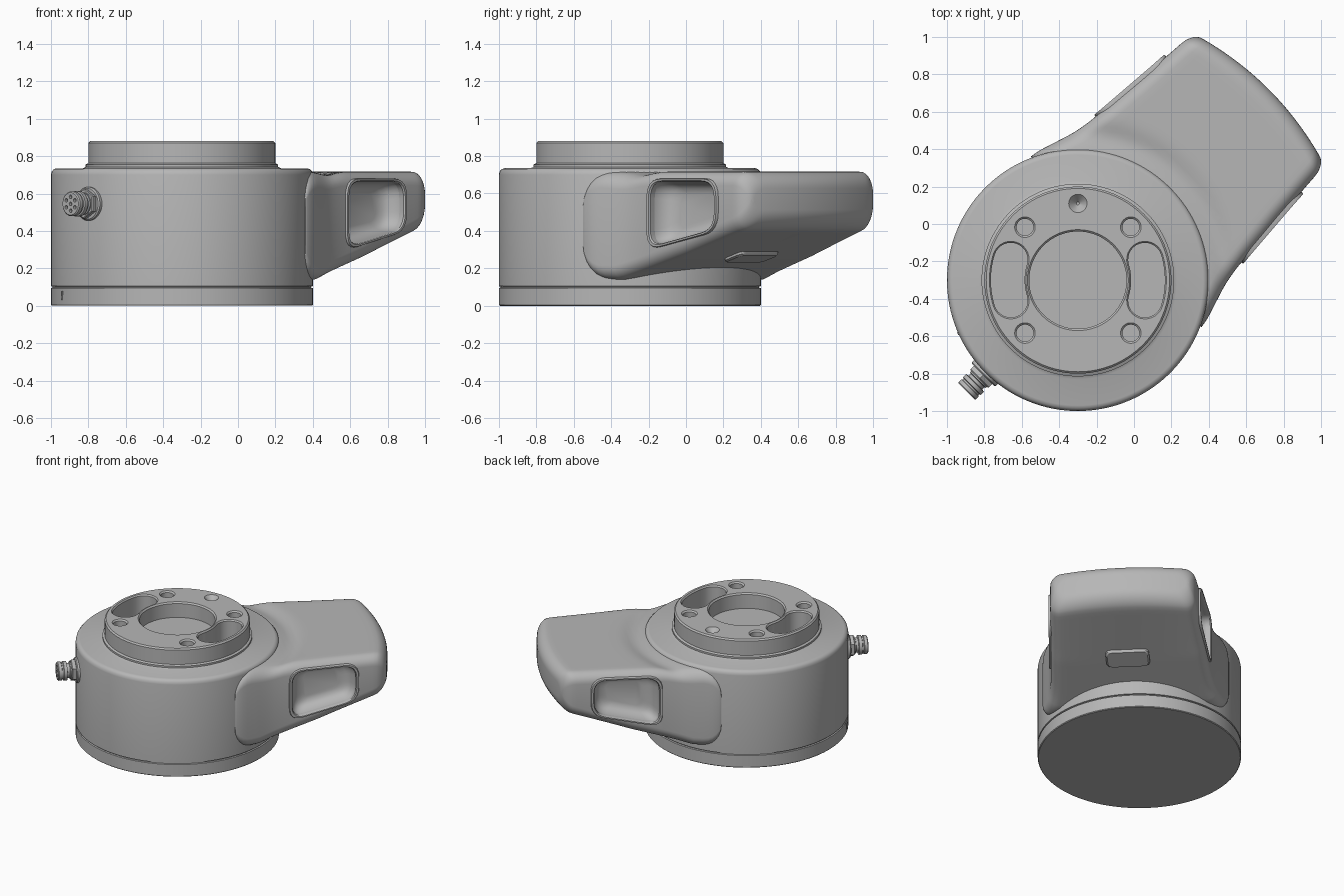
import bpy, bmesh, math
from mathutils import Matrix, Vector

if "Cube" in bpy.data.objects:
    bpy.data.objects.remove(bpy.data.objects["Cube"])

# Working frames: both start at the drum axis, the second one turned to the handle
DRUM = Matrix.Translation((-0.3, -0.3, 0))
ARM = DRUM @ Matrix.Rotation(math.pi / 4, 4, 'Z')

grey = bpy.data.materials.new("matte_grey")
grey.use_nodes = True
grey.diffuse_color = (0.47, 0.47, 0.47, 1)
grey.node_tree.nodes["Principled BSDF"].inputs["Base Color"].default_value = (0.47, 0.47, 0.47, 1)


def loft(bm, loops, cap="ngon"):
    """Skin a list of equal point loops; cap is ngon, strips or closed."""
    rows = [[bm.verts.new(p) for p in loop] for loop in loops]
    n = len(rows[0])
    pairs = list(zip(rows, rows[1:]))
    if cap == "closed":
        pairs.append((rows[-1], rows[0]))
    for a, b in pairs:
        for i in range(n):
            j = (i + 1) % n
            bm.faces.new((a[i], a[j], b[j], b[i]))
    if cap == "ngon":
        bm.faces.new(rows[0])
        bm.faces.new(rows[-1])
    if cap == "strips":
        for row in (rows[0], rows[-1]):
            for i in range(n // 2 - 1):
                bm.faces.new((row[i], row[i + 1], row[n - 2 - i], row[n - 1 - i]))


def finish(name, bm, frame):
    bmesh.ops.recalc_face_normals(bm, faces=bm.faces[:])
    bm.transform(frame)
    mesh = bpy.data.meshes.new(name)
    bm.to_mesh(mesh)
    bm.free()
    mesh.materials.append(grey)
    obj = bpy.data.objects.new(name, mesh)
    bpy.context.collection.objects.link(obj)
    return obj


def activate(obj):
    bpy.ops.object.select_all(action='DESELECT')
    obj.select_set(True)
    bpy.context.view_layer.objects.active = obj


def smooth(obj):
    activate(obj)
    bpy.ops.object.shade_smooth_by_angle(angle=math.radians(32))


def cut(obj, cutter):
    cutter.hide_render = True
    mod = obj.modifiers.new("cut", 'BOOLEAN')
    mod.operation, mod.solver, mod.object = 'DIFFERENCE', 'EXACT', cutter
    activate(obj)
    bpy.ops.object.modifier_apply(modifier=mod.name)
    bpy.data.objects.remove(cutter)


def ring(r, z, n=96, x=0, y=0):
    return [(x + r * math.cos(math.tau * i / n), y + r * math.sin(math.tau * i / n), z) for i in range(n)]


def rounded(corners, r, steps=6):
    """Round the corners of a 2D polygon."""
    out = []
    pts = [Vector(c) for c in corners]
    for i, p in enumerate(pts):
        a = p + (pts[i - 1] - p).normalized() * r
        b = p + (pts[(i + 1) % len(pts)] - p).normalized() * r
        for k in range(steps + 1):
            t = k / steps
            out.append(a * (1 - t) ** 2 + p * 2 * t * (1 - t) + b * t * t)
    return out


# Drum with seam groove and raised mounting ring
bm = bmesh.new()
profile = [(.695, 0), (.7, .005), (.7, .094), (.691, .097), (.691, .102), (.7, .105),
           (.7, .7), (.696, .718), (.685, .73), (.67, .735), (.53, .735), (.515, .742),
           (.515, .755), (.5, .762), (.5, .87), (.49, .88)]
loft(bm, [ring(r, z, 128) for r, z in profile])
drum = finish("drum", bm, DRUM)


# Bore, bolt holes, centring dimple and kidney slots
def kidney(side, grow, z, radius=.375, half=.09, sweep=math.radians(17), n=14):
    pts = []
    for i in range(n + 1):
        a = sweep * (2 * i / n - 1)
        pts.append(((radius + half + grow) * math.cos(a), (radius + half + grow) * math.sin(a)))
    ends = [(sweep, 0), (-sweep, math.pi)]
    for e, (a, start) in enumerate(ends):
        cx, cy = radius * math.cos(a), radius * math.sin(a)
        for k in range(1, n):
            t = a + start + math.pi * k / n
            pts.append((cx + (half + grow) * math.cos(t), cy + (half + grow) * math.sin(t)))
        if e == 0:
            for i in range(n + 1):
                b = sweep * (1 - 2 * i / n)
                pts.append(((radius - half - grow) * math.cos(b), (radius - half - grow) * math.sin(b)))
    return [(side * x, y, z) for x, y in pts]


bm = bmesh.new()
steps = [(0, .87), (.011, .881), (.011, .95)]
holes = [(0, 0, .26, .765)] + [(sx * .283, sy * .283, .045, .77) for sx in (-1, 1) for sy in (-1, 1)]
for x, y, r, floor in holes:
    loft(bm, [ring(r + g, z, 64, x, y) for g, z in [(0, floor)] + steps])
for side in (-1, 1):
    loft(bm, [kidney(side, g * .8, z) for g, z in [(0, .72)] + steps])
loft(bm, [ring(r, z, 32, 0, .41) for r, z in ((.008, .835), (.05, .881), (.05, .95))])
cut(drum, finish("hole_cutter", bm, DRUM))
smooth(drum)

# Small index mark near the foot of the drum
bm = bmesh.new()
loft(bm, [[(d, -.01, .08), (d, .01, .08), (d, 0, .03)] for d in (.69, .704)])
finish("index_mark", bm, DRUM @ Matrix.Rotation(math.radians(-156), 4, 'Z'))

# Handle: rounded sections lofted outward, flaring around the drum
TOP, END = .717, 1.443
WIDTHS = [(.29, .645), (.34, .637), (.45, .602), (.51, .583), (.566, .568), (.64, .556),
          (.72, .548), (1.0, .525), (1.5, .495)]


def half_width(u):
    for (a, wa), (b, wb) in zip(WIDTHS, WIDTHS[1:]):
        if u <= b:
            return wa + (wb - wa) * (u - a) / (b - a)


def underside(u):
    return .14 + .295 * max(0, u - .48)


def section(u, in_v, in_z, r=.075, arc=7, flat=24):
    w, zt, zb = half_width(u) - in_v, TOP - in_z, underside(u) + in_z
    chain = [(w - r + r * math.cos(t), r - r * math.sin(t))
             for t in (math.pi / 2 * k / arc for k in range(arc + 1))]
    chain += [((w - r) * (1 - 2 * i / flat), 0) for i in range(1, flat)]
    chain += [(-v, d) for v, d in reversed(chain[:arc + 1])]

    def place(v, z, dip):
        x = u - .07 * (v / .48) ** 2 * max(0, (u - .9) / (END - .9))
        return (x, v, z - dip * math.exp(-((math.hypot(x, v) - .78) / .06) ** 2))
    return ([place(v, zt - d, .02) for v, d in chain]
            + [place(v, zb + d, 0) for v, d in reversed(chain)])


sections = []
for k in range(7):
    s = 1 - math.cos(math.pi / 2 * k / 6)
    sections.append(section(.29 + .12 * s, 0, .12 * (1 - math.sin(math.pi / 2 * k / 6))))
sections += [section(.44 + .9 * k / 26, 0, 0) for k in range(27)]
for k in range(1, 9):
    t = math.pi / 2 * k / 8
    sections.append(section(END - .09 * (1 - math.sin(t)), .05 * (1 - math.cos(t)), .09 * (1 - math.cos(t))))
bm = bmesh.new()
loft(bm, sections, "strips")
handle = finish("handle", bm, ARM)

bm = bmesh.new()
loft(bm, [ring(.69, z, 128) for z in (-.2, 1)])
cut(handle, finish("drum_clearance", bm, DRUM))

# Finger recesses on both sides of the handle, each with a raised rim
outline = rounded([(.685, .68), (1.18, .68), (1.18, .4), (.685, .295)], .1)
centre = sum(outline, Vector((0, 0))) / len(outline)


def window(side, scale, depth):
    pts = [centre + (p - centre) * scale for p in outline]
    return [(p.x, side * (half_width(p.x) - depth), p.y) for p in pts]


bowl = [(.92, -.08), (.92, .015), (.88, .05), (.8, .085), (.68, .105), (.5, .115)]
rim = [(1, .05), (1, -.004), (.985, -.012), (.93, -.012), (.905, -.004), (.905, .03)]
for side, label in ((1, "right"), (-1, "left")):
    bm = bmesh.new()
    loft(bm, [window(side, s, d) for s, d in bowl])
    cut(handle, finish("recess_cutter", bm, ARM))
    bm = bmesh.new()
    loft(bm, [window(side, s, d) for s, d in rim], "closed")
    smooth(finish("recess_rim_" + label, bm, ARM))
smooth(handle)

# Release pad under the handle
bm = bmesh.new()
pad = rounded([(-.07, -.15), (.07, -.15), (.07, .15), (-.07, .15)], .04)
loft(bm, [[(.92 + p.x * s, p.y * s, underside(.92 + p.x * s) - d) for p in pad]
          for s, d in ((1, -.03), (1, .012), (.93, .02))])
smooth(finish("underside_pad", bm, ARM))

# Cable connector opposite the handle, turned along its own axis
PLUG = ARM @ Matrix.Translation((0, 0, .545)) @ Matrix.Rotation(-math.pi / 2, 4, 'Y')
bm = bmesh.new()
plug = [(.09, .67), (.09, .71), (.083, .717), (.06, .717), (.06, .755), (.052, .758), (.052, .775),
        (.068, .778), (.068, .8), (.06, .803), (.06, .812), (.066, .815), (.066, .836), (.06, .842)]
loft(bm, [ring(r, z, 40) for r, z in plug])
connector = finish("connector", bm, PLUG)
bm = bmesh.new()
spots = [(0, 0)] + [(.037 * math.cos(math.tau * i / 6), .037 * math.sin(math.tau * i / 6)) for i in range(6)]
for x, y in spots:
    loft(bm, [ring(.01, z, 12, x, y) for z in (.825, .9)])
cut(connector, finish("pin_cutter", bm, PLUG))
smooth(connector)
bm = bmesh.new()
loft(bm, [ring(r, z, 6) for r, z in ((.078, .717), (.08, .722), (.08, .742), (.075, .747))])
smooth(finish("connector_nut", bm, PLUG))
